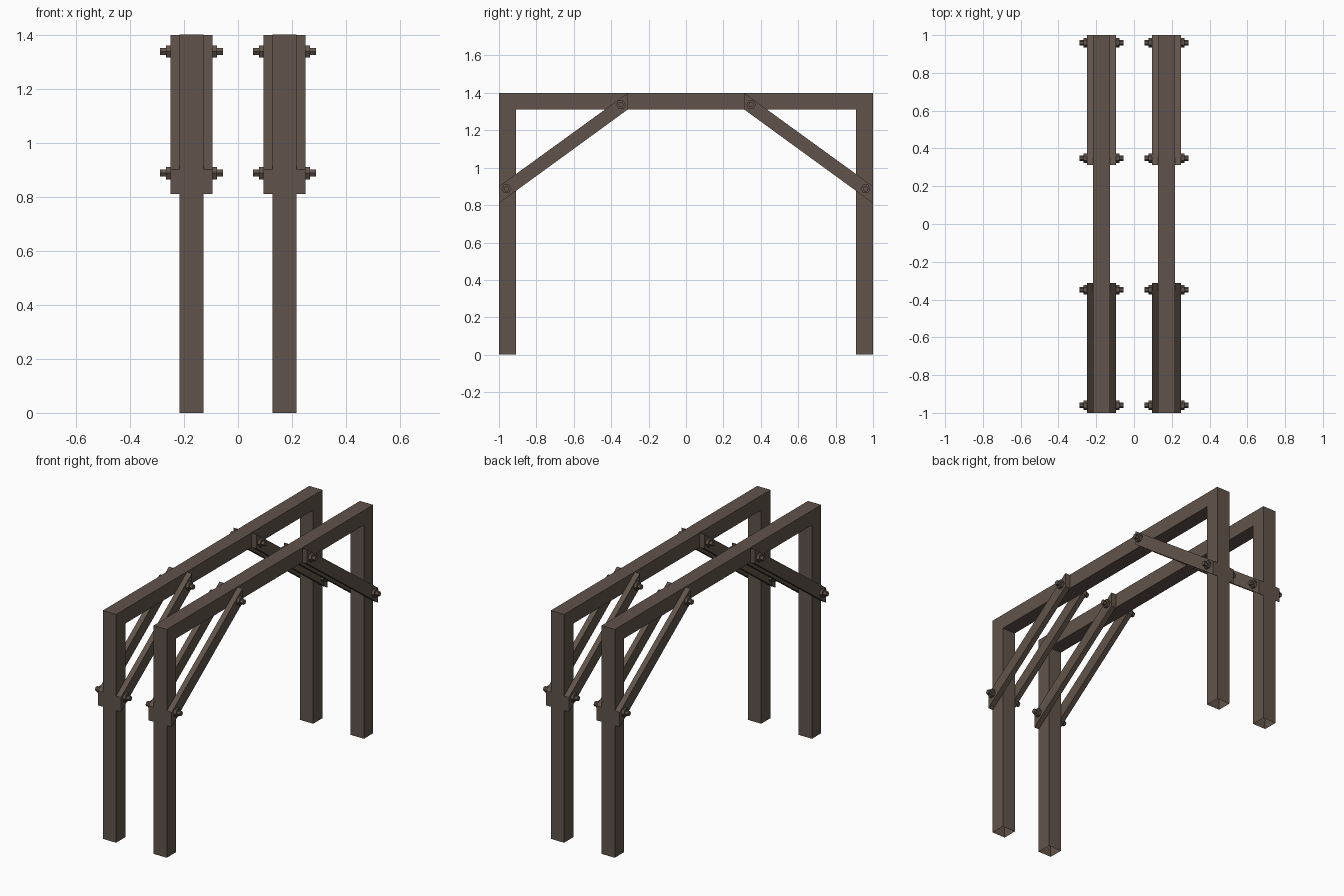
import bpy
import bmesh
from math import pi
from mathutils import Matrix, Vector

cube = bpy.data.objects.get("Cube")
if cube:
    bpy.data.objects.remove(cube, do_unlink=True)

wood = bpy.data.materials.new("dark brown timber")
wood.use_nodes = True
colour = (0.118, 0.088, 0.069, 1)
wood.diffuse_color = colour
bsdf = next(n for n in wood.node_tree.nodes if n.type == 'BSDF_PRINCIPLED')
bsdf.inputs["Base Color"].default_value = colour
bsdf.inputs["Roughness"].default_value = 0.8

# Main dimensions
HEIGHT, HALF_LENGTH = 1.4, 1.0
TIMBER = 0.09
FRAME_X = 0.172
BRACE_THICK = 0.033
BRACE_TOP_Y = 0.313
BRACE_LOW_Z = 0.81
BOLT_POINTS = ((0.96, 0.887), (0.348, 1.337))


def finish(name, bm):
    mesh = bpy.data.meshes.new(name)
    bm.to_mesh(mesh)
    bm.free()
    mesh.materials.append(wood)
    obj = bpy.data.objects.new(name, mesh)
    bpy.context.collection.objects.link(obj)
    return obj


def prism(name, outline, x, width, open_base=False):
    """Extrude a (y, z) outline along x, centred on x."""
    bm = bmesh.new()
    face = bm.faces.new([bm.verts.new((x - width / 2, y, z)) for y, z in outline])
    extruded = bmesh.ops.extrude_face_region(bm, geom=[face])["geom"]
    moved = [v for v in extruded if isinstance(v, bmesh.types.BMVert)]
    bmesh.ops.translate(bm, verts=moved, vec=(width, 0, 0))
    bmesh.ops.recalc_face_normals(bm, faces=bm.faces)
    if open_base:
        base = [f for f in bm.faces if all(v.co.z < 0.001 for v in f.verts)]
        bmesh.ops.delete(bm, geom=base, context='FACES_ONLY')
    return finish(name, bm)


def add_rod(bm, centre, radius, length):
    """Six-sided rod lying along x."""
    place = Matrix.Translation(Vector(centre)) @ Matrix.Rotation(pi / 2, 4, 'Y')
    bmesh.ops.create_cone(bm, cap_ends=True, segments=6, radius1=radius,
                          radius2=radius, depth=length, matrix=place)


for side, x in (("right", -FRAME_X), ("left", FRAME_X)):
    # Two legs and a top beam in one piece, hollow at the feet
    outer, inner, under = HALF_LENGTH, HALF_LENGTH - TIMBER, HEIGHT - TIMBER
    portal = [(-outer, 0), (-outer, HEIGHT), (outer, HEIGHT), (outer, 0),
              (inner, 0), (inner, under), (-inner, under), (-inner, 0)]
    prism(f"{side}_portal_frame", portal, x, TIMBER, open_base=True)

    for end, s in (("front", -1), ("back", 1)):
        # Pair of diagonal braces with plumb-cut ends
        brace = [(s * HALF_LENGTH, BRACE_LOW_Z), (s * HALF_LENGTH, BRACE_LOW_Z + TIMBER),
                 (s * BRACE_TOP_Y, HEIGHT - 0.002), (s * BRACE_TOP_Y, under)]
        for face, d in (("right", -1), ("left", 1)):
            prism(f"{side}_{end}_brace_{face}_face", brace,
                  x + d * (TIMBER + BRACE_THICK) / 2, BRACE_THICK)

        # Through bolts with a nut on each side
        for level, (y, z) in zip(("lower", "upper"), BOLT_POINTS):
            bm = bmesh.new()
            add_rod(bm, (x, s * y, z), 0.015, 0.232)
            for d in (-1, 1):
                add_rod(bm, (x + d * 0.086, s * y, z), 0.026, 0.018)
            finish(f"{side}_{end}_{level}_bolt", bm)
